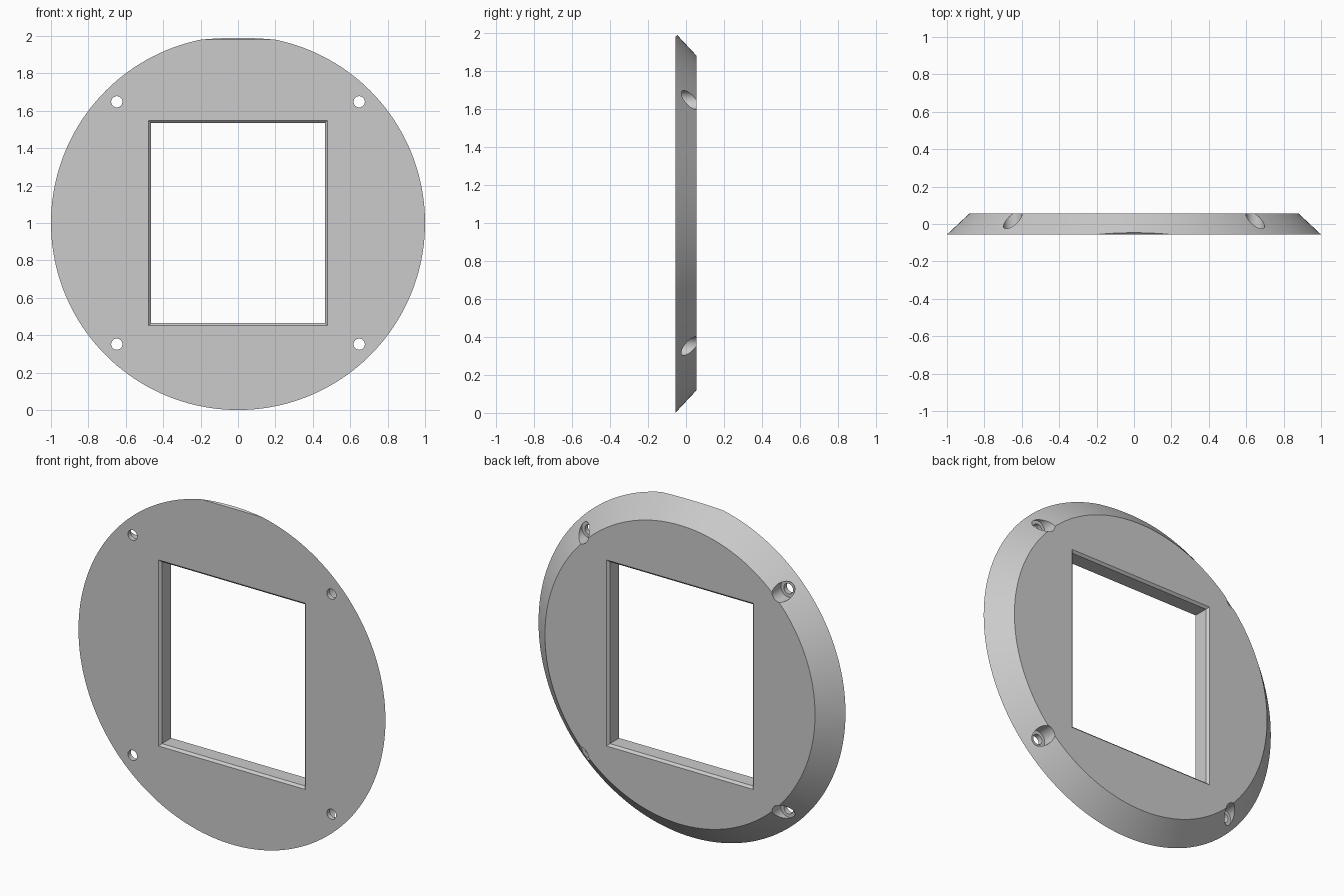
import bpy, bmesh, math
from mathutils import Vector

if "Cube" in bpy.data.objects:
    bpy.data.objects.remove(bpy.data.objects["Cube"], do_unlink=True)

FRONT, BACK = -0.056, 0.056
CENTRE_Z = 1.0

grey = bpy.data.materials.new("light_grey")
grey.use_nodes = True
grey.diffuse_color = (0.6, 0.6, 0.6, 1)
grey.node_tree.nodes["Principled BSDF"].inputs["Base Color"].default_value = (0.6, 0.6, 0.6, 1)


def circle(radius, sides):
    step = 2 * math.pi / sides
    return [(radius * math.sin(i * step), radius * math.cos(i * step)) for i in range(sides)]


def rectangle(half_x, half_z):
    return [(half_x, half_z), (half_x, -half_z), (-half_x, -half_z), (-half_x, half_z)]


def loft(name, sections, centre=(0, CENTRE_Z), trim=None):
    """Closed solid through outlines (y, points) stacked from front to back."""
    bm = bmesh.new()
    rings = [[bm.verts.new((centre[0] + x, y, centre[1] + z)) for x, z in points]
             for y, points in sections]
    for a, b in zip(rings, rings[1:]):
        for i in range(len(a)):
            j = (i + 1) % len(a)
            bm.faces.new((a[i], a[j], b[j], b[i]))
    bm.faces.new(rings[0])
    bm.faces.new(rings[-1])
    if trim:
        point, normal = trim
        bmesh.ops.bisect_plane(bm, geom=bm.verts[:] + bm.edges[:] + bm.faces[:],
                               plane_co=point, plane_no=normal, clear_outer=True)
        bmesh.ops.holes_fill(bm, edges=[e for e in bm.edges if e.is_boundary])
    bmesh.ops.recalc_face_normals(bm, faces=bm.faces[:])
    mesh = bpy.data.meshes.new(name)
    bm.to_mesh(mesh)
    bm.free()
    mesh.materials.append(grey)
    obj = bpy.data.objects.new(name, mesh)
    bpy.context.collection.objects.link(obj)
    return obj


# Tapered round plate with a small slanted flat on the top of the front rim
plate = loft("round_plate",
             [(FRONT, circle(1.0, 160)), (BACK, circle(0.88, 160))],
             trim=(Vector((0, FRONT, 1.98)), Vector((0, -1, 1)).normalized()))

# Window opening, chamfered on both faces
outer, inner = rectangle(0.478, 0.548), rectangle(0.465, 0.535)
wide = rectangle(0.491, 0.561)
chamfer = 0.013
cutters = [loft("window_cutter", [
    (FRONT - chamfer, wide), (FRONT + chamfer, inner),
    (BACK - chamfer, inner), (BACK + chamfer, wide)])]

# Four counterbored screw holes
OFFSET, SEAT = 0.648, -0.028
small, large = circle(0.03, 32), circle(0.05, 32)
for sx in (-1, 1):
    for sz in (-1, 1):
        cutters.append(loft("screw_hole_cutter", [
            (FRONT - 0.05, small), (SEAT, small), (SEAT, large), (BACK + 0.05, large)],
            centre=(sx * OFFSET, CENTRE_Z + sz * OFFSET)))

# Cut the openings and drop the cutters
bpy.ops.object.select_all(action='DESELECT')
plate.select_set(True)
bpy.context.view_layer.objects.active = plate
for cutter in cutters:
    cutter.hide_render = True
    mod = plate.modifiers.new("opening", 'BOOLEAN')
    mod.operation = 'DIFFERENCE'
    mod.solver = 'EXACT'
    mod.object = cutter
    bpy.ops.object.modifier_apply(modifier=mod.name)
    bpy.data.objects.remove(cutter, do_unlink=True)

bpy.ops.object.shade_smooth_by_angle(angle=math.radians(25))
